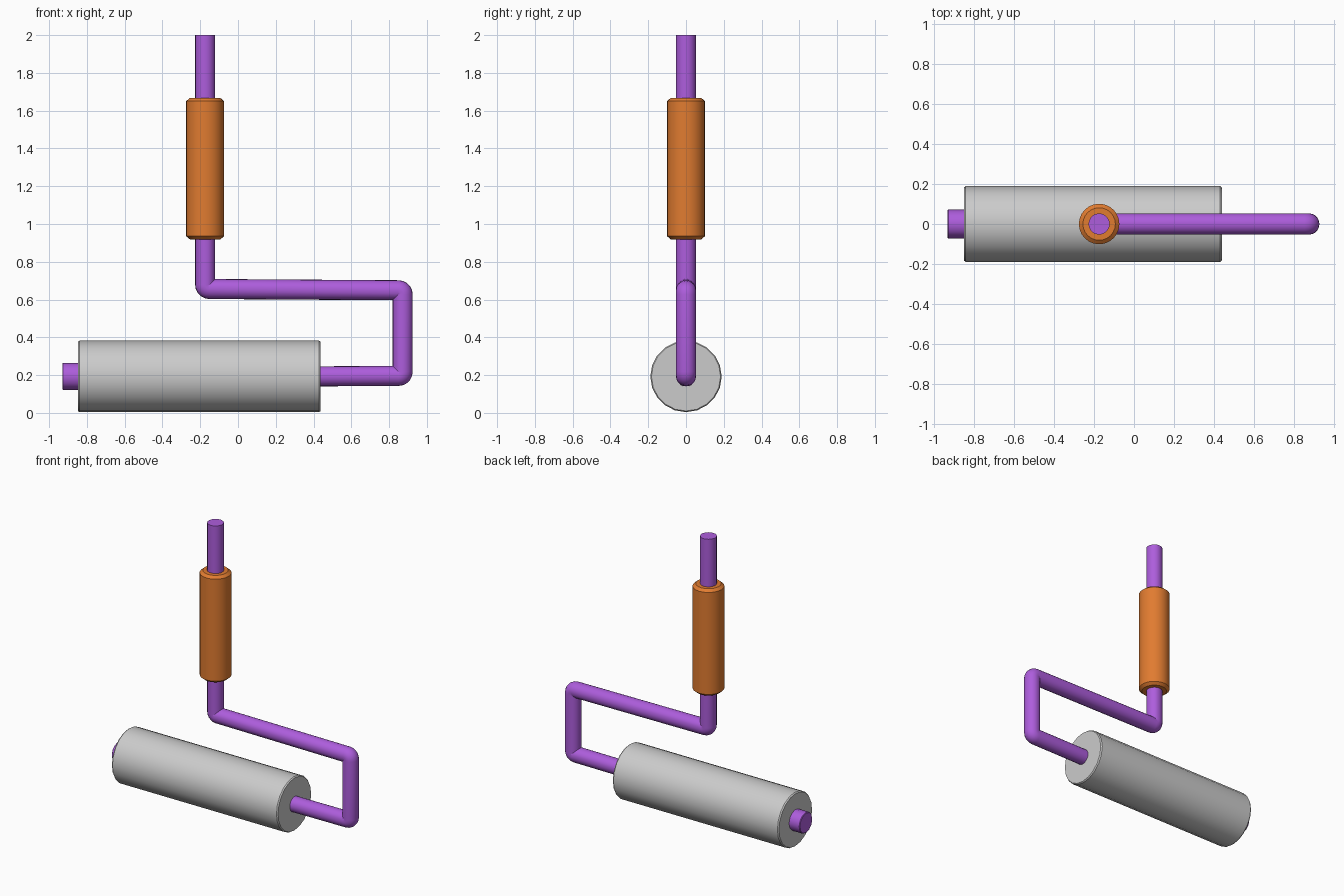
import bpy, bmesh
from math import pi, cos, sin
from mathutils import Vector

if "Cube" in bpy.data.objects:
    bpy.data.objects.remove(bpy.data.objects["Cube"])


def material(name, rgb):
    m = bpy.data.materials.new(name)
    m.diffuse_color = (*rgb, 1)
    m.use_nodes = True
    m.node_tree.nodes["Principled BSDF"].inputs["Base Color"].default_value = m.diffuse_color
    return m


purple = material("purple_metal", (0.42, 0.11, 0.72))
orange = material("orange_grip", (0.75, 0.20, 0.03))


def sweep(name, rings, sides, mat=None):
    """Skin capped rings given as (centre, direction, radius); all lie in the XZ plane."""
    bm = bmesh.new()
    side = Vector((0, 1, 0))
    loops = []
    for c, d, r in rings:
        up = Vector(d).normalized().cross(side)
        loops.append([bm.verts.new(Vector(c) + r * (cos(a) * side + sin(a) * up))
                      for a in (2 * pi * i / sides for i in range(sides))])
    for a, b in zip(loops, loops[1:]):
        for i in range(sides):
            j = (i + 1) % sides
            bm.faces.new((a[i], a[j], b[j], b[i]))
    bm.faces.new(loops[0][::-1])
    bm.faces.new(loops[-1])
    bmesh.ops.recalc_face_normals(bm, faces=bm.faces)
    me = bpy.data.meshes.new(name)
    bm.to_mesh(me)
    bm.free()
    ob = bpy.data.objects.new(name, me)
    bpy.context.collection.objects.link(ob)
    if mat:
        me.materials.append(mat)
    bpy.ops.object.select_all(action='DESELECT')
    ob.select_set(True)
    bpy.context.view_layer.objects.active = ob
    bpy.ops.object.shade_smooth_by_angle(angle=0.6)
    return ob


def rod_rings(points, radius, bend, steps=5):
    """Rings along a path with each inner corner rounded."""
    pts = [Vector(p) for p in points]
    rings = [(pts[0], pts[1] - pts[0], radius)]
    for p, q, r in zip(pts, pts[1:], pts[2:]):
        d0, d1 = (q - p).normalized(), (r - q).normalized()
        for k in range(steps + 1):
            a = k / steps * pi / 2
            pos = q - d0 * bend * (1 - sin(a)) + d1 * bend * (1 - cos(a))
            rings.append((pos, d0 * cos(a) + d1 * sin(a), radius))
    rings.append((pts[-1], pts[-1] - pts[-2], radius))
    return rings


def along_x(profile, z):
    return [((x, 0, z), (1, 0, 0), r) for x, r in profile]


def along_z(profile, x):
    return [((x, 0, z), (0, 0, 1), r) for z, r in profile]


AXLE_Z = 0.193
STEM_X = -0.174

# Paint roller sleeve with slightly eased rims
sweep("roller_sleeve", along_x([(-0.848, 0.183), (-0.84, 0.189),
                                (0.43, 0.189), (0.438, 0.183)], AXLE_Z), 20)

# Axle stub on the free end
sweep("axle_end", along_x([(-0.93, 0.068), (-0.926, 0.072), (-0.80, 0.072)], AXLE_Z), 12, purple)

# Bent wire frame from the roller up through the grip
sweep("wire_frame", rod_rings([(0.35, 0, AXLE_Z), (0.872, 0, 0.196), (0.872, 0, 0.649),
                               (STEM_X, 0, 0.656), (STEM_X, 0, 2.0)], 0.053, 0.022), 20, purple)

# Grip with chamfered ends
sweep("handle_grip", along_z([(0.919, 0.081), (0.936, 0.101),
                              (1.650, 0.101), (1.667, 0.081)], STEM_X), 24, orange)
